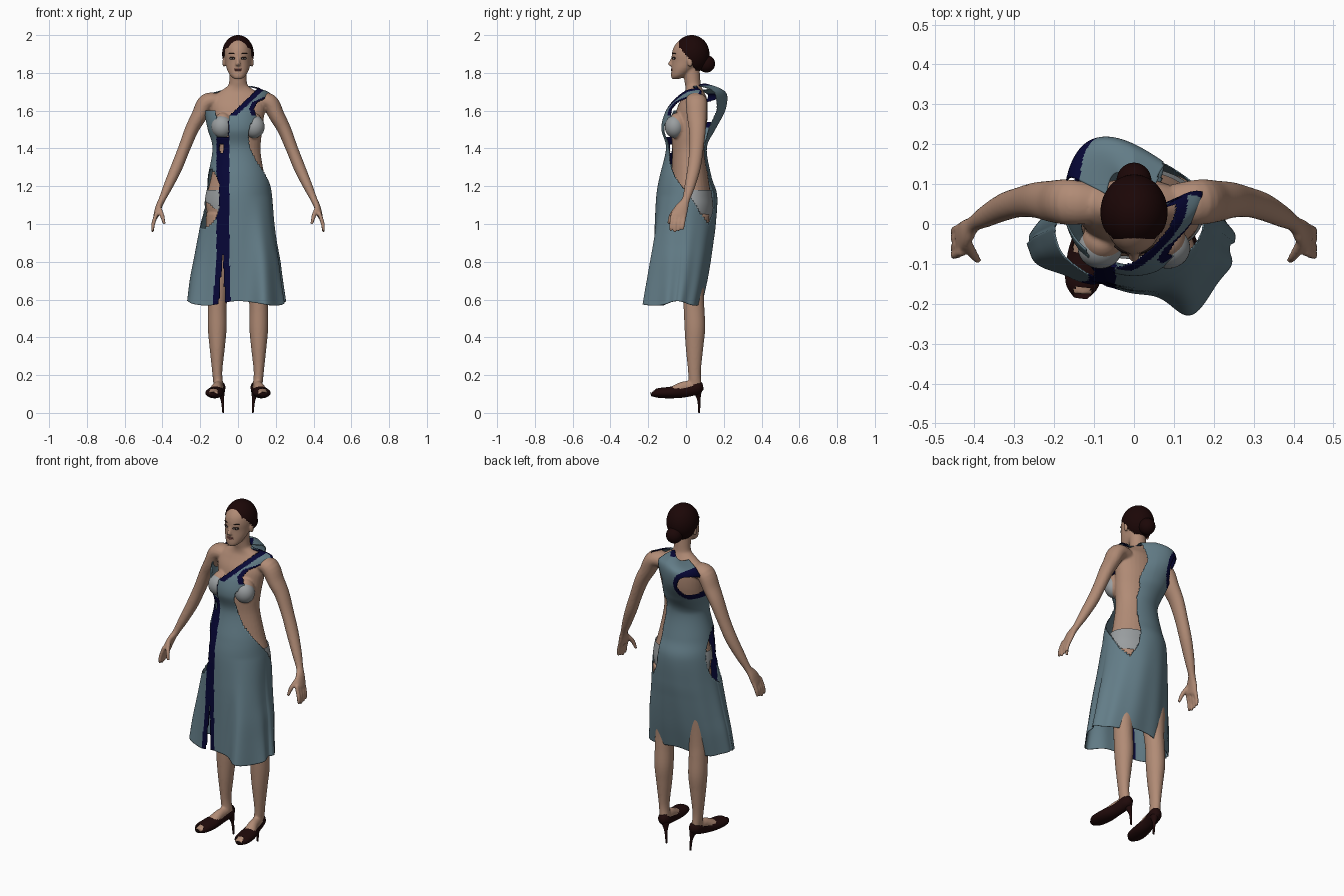
import bpy, bmesh
from math import sin, cos, exp, pi, radians, degrees
from mathutils import Vector, Matrix

start = bpy.data.objects.get("Cube")
if start:
    bpy.data.objects.remove(start)


def material(name, red, green, blue):
    mat = bpy.data.materials.new(name)
    mat.use_nodes = True
    mat.diffuse_color = (red, green, blue, 1)
    shader = mat.node_tree.nodes["Principled BSDF"]
    shader.inputs["Base Color"].default_value = (red, green, blue, 1)
    shader.inputs["Roughness"].default_value = .7
    return mat


skin = material("skin", .44, .26, .18)
hair = material("dark brown hair", .011, .002, .002)
leather = material("dark red leather", .014, .003, .003)
cloth = material("blue grey cloth", .125, .205, .245)
navy = material("navy trim", .002, .002, .037)
linen = material("grey underwear", .32, .34, .35)
lip = material("lip", .28, .1, .085)
white = material("eye white", .5, .47, .45)
dark = material("eye dark", .015, .008, .007)


def smooth(points, steps):
    """Catmull-Rom interpolation through rows of numbers."""
    rows, last = [], len(points) - 1
    for i in range(last):
        a, b, c, d = (points[min(max(i + k, 0), last)] for k in (-1, 0, 1, 2))
        for s in range(steps):
            t = s / steps
            rows.append([q + t / 2 * (r - p + t * (2*p - 5*q + 4*r - v + t * (3*q - p - 3*r + v)))
                         for p, q, r, v in zip(a, b, c, d)])
    return rows + [list(points[-1])]


def lookup(table, t):
    """Linear interpolation in a list of pairs."""
    for (a, p), (b, q) in zip(table, table[1:]):
        if t <= b:
            return p + (q - p) * max(0, t - a) / (b - a)
    return table[-1][1]


def skin_rows(bm, rings):
    for low, high in zip(rings, rings[1:]):
        for i in range(len(low)):
            j = (i + 1) % len(low)
            bm.faces.new((low[i], low[j], high[j], high[i]))


def tube(bm, points, axis="Y", level=False, sides=24, steps=5):
    """Closed tube through (x, y, z, width, depth); depth lies along the axis."""
    rows, rings = smooth(points, steps), []
    ref = Vector((0, 1, 0)) if axis == "Y" else Vector((0, 0, 1))
    for i, row in enumerate(rows):
        ahead, behind = rows[min(i + 1, len(rows) - 1)], rows[max(i - 1, 0)]
        way = Vector((0, 0, 1)) if level else (Vector(ahead[:3]) - Vector(behind[:3])).normalized()
        deep = (ref - way * ref.dot(way)).normalized()
        wide = way.cross(deep)
        rings.append([bm.verts.new(Vector(row[:3]) + wide * row[3] * cos(a) + deep * row[4] * sin(a))
                      for a in (2 * pi * k / sides for k in range(sides))])
    skin_rows(bm, rings)
    bm.faces.new(rings[0])
    bm.faces.new(rings[-1])


def ball(bm, centre, radii, yaw=0):
    turn = Matrix.Rotation(yaw, 3, "Z").to_quaternion()
    bmesh.ops.create_uvsphere(bm, u_segments=28, v_segments=20, radius=1,
                              matrix=Matrix.LocRotScale(Vector(centre), turn, Vector(radii)))


def cut(bm, rule):
    gone = [f for f in bm.faces if rule(f.calc_center_median())]
    bmesh.ops.delete(bm, geom=gone, context="FACES")


def finish(name, bm, *mats):
    bmesh.ops.recalc_face_normals(bm, faces=bm.faces)
    mesh = bpy.data.meshes.new(name)
    bm.to_mesh(mesh)
    bm.free()
    mesh.polygons.foreach_set("use_smooth", [True] * len(mesh.polygons))
    for mat in mats:
        mesh.materials.append(mat)
    obj = bpy.data.objects.new(name, mesh)
    bpy.context.collection.objects.link(obj)
    return obj


def mirrored(points, side):
    return [(p[0] * side, *p[1:]) for p in points]


# Body: torso, head and limbs blended into one skin
torso = [(0, .03, .98, .14, .095), (0, .03, 1.08, .168, .108), (0, .025, 1.15, .166, .107),
         (0, .02, 1.25, .142, .097), (0, .012, 1.38, .12, .085), (0, .012, 1.47, .125, .088),
         (0, .025, 1.55, .135, .088), (0, .035, 1.62, .145, .08), (0, .045, 1.67, .135, .064),
         (0, .045, 1.7, .1, .05), (0, .04, 1.725, .062, .043), (0, .035, 1.75, .047, .042),
         (0, .025, 1.85, .045, .045)]
head = [(0, -.055, 1.768, .02, .02), (0, -.04, 1.785, .041, .039), (0, -.015, 1.82, .059, .062),
        (0, .01, 1.86, .068, .085), (0, .02, 1.9, .073, .095), (0, .025, 1.94, .069, .088),
        (0, .03, 1.975, .048, .062), (0, .03, 1.988, .02, .025)]
nose = [(0, -.068, 1.89, .006, .007), (0, -.08, 1.86, .009, .009), (0, -.085, 1.845, .014, .012),
        (0, -.074, 1.835, .01, .006)]
arm = [(.1, .05, 1.65, .04, .05), (.165, .055, 1.645, .046, .057), (.207, .057, 1.57, .041, .052),
       (.245, .06, 1.5, .036, .045), (.285, .055, 1.4, .032, .038), (.325, .043, 1.3, .031, .035),
       (.37, .02, 1.2, .025, .028), (.402, 0, 1.13, .018, .021), (.42, -.02, 1.09, .017, .034),
       (.435, -.038, 1.04, .014, .041)]
leg = [(.09, .035, 1.05, .078, .09), (.1, .03, .85, .075, .075), (.107, .037, .65, .055, .058),
       (.11, .042, .56, .05, .055), (.11, .047, .45, .05, .055), (.11, .045, .35, .041, .047),
       (.11, .045, .22, .027, .034), (.104, .048, .15, .026, .034)]
foot = [(.1, .07, .14, .024, .028), (.11, -.01, .135, .026, .032), (.122, -.08, .112, .036, .025),
        (.13, -.175, .1, .028, .014)]
body = bmesh.new()
tube(body, torso, level=True, sides=32)
tube(body, head, level=True, sides=32)
tube(body, nose, level=True, sides=12)
for side in (-1, 1):
    tube(body, mirrored(arm, side))
    tube(body, mirrored(leg, side))
    tube(body, mirrored(foot, side), axis="Z")
    ball(body, (side * .075, .022, 1.856), (.008, .014, .026))
    ball(body, (side * .08, -.045, 1.52), (.052, .052, .07))
    thumb = [(.42, -.045, 1.09, .013, .013), (.402, -.078, 1.045, .012, .012), (.39, -.092, 1.0, .008, .008)]
    tube(body, mirrored(thumb, side), sides=12)
    for k in range(4):
        y, tip = -.07 + .021 * k, .955 + .007 * abs(k - 1)
        finger = [(.43, y, 1.06, .011, .011), (.449, y - .008, 1.0, .0105, .0105), (.452, y - .012, tip, .007, .007)]
        tube(body, mirrored(finger, side), sides=12)
figure = finish("body", body, skin)
blend = figure.modifiers.new("Blend", "REMESH")
blend.mode, blend.voxel_size, blend.use_smooth_shade = "VOXEL", .006, True
soften = figure.modifiers.new("Soften", "SMOOTH")
soften.factor, soften.iterations = .5, 4

# Face details
for side, label in ((-1, "right"), (1, "left")):
    for part, mat, centre, radii in (
            ("lashes", dark, (.031, -.0645, 1.877), (.018, .005, .0075)),
            ("eye", white, (.031, -.067, 1.876), (.013, .004, .0045)),
            ("iris", dark, (.031, -.07, 1.876), (.005, .002, .0045)),
            ("brow", dark, (.034, -.0635, 1.902), (.019, .004, .003))):
        bm = bmesh.new()
        ball(bm, (centre[0] * side, *centre[1:]), radii, yaw=.5 * side)
        finish(label + "_" + part, bm, mat)
bm = bmesh.new()
ball(bm, (0, -.071, 1.814), (.022, .009, .005))
ball(bm, (0, -.072, 1.821), (.02, .008, .004))
finish("lips", bm, lip)

# Hair drawn back from the face into a low bun
hairline = [(-.06, 1.955), (-.03, 1.93), (.015, 1.875), (.04, 1.83), (.07, 1.79)]
bm = bmesh.new()
bmesh.ops.create_uvsphere(bm, u_segments=64, v_segments=48, radius=1, matrix=Matrix.LocRotScale(
    Vector((0, .03, 1.9)), None, Vector((.084, .094, .1))))
cut(bm, lambda c: c.z < lookup(hairline, c.y))
finish("hair", bm, hair)
bm = bmesh.new()
ball(bm, (0, .108, 1.848), (.044, .046, .046))
finish("hair_bun", bm, hair)

# Underwear
bm = bmesh.new()
for side in (-1, 1):
    ball(bm, (side * .085, -.06, 1.515), (.056, .052, .06))
finish("bra", bm, linen)
bm = bmesh.new()
tube(bm, [(x, y, z, w + .006, d + .006) for x, y, z, w, d in torso[:4]], level=True, sides=64, steps=14)
cut(bm, lambda c: c.z > 1.18 or c.z < 1 + (.8 if c.y < .03 else .35) * max(0, abs(c.x) - .02))
finish("briefs", bm, linen)

# Shoes with an open top, a peep toe and a thin heel
shoe = [(.095, .088, .14, .016, .02), (.1, .06, .135, .034, .036), (.112, -.01, .118, .034, .036),
        (.122, -.08, .108, .045, .031), (.13, -.15, .105, .042, .025), (.134, -.185, .1, .018, .012)]
heel = [(.092, .06, .115, .024, .024), (.083, .068, .07, .009, .009), (.078, .07, 0, .005, .005)]
rim = [(-.09, .15), (-.06, .128), (0, .132), (.06, .155), (.09, .2)]
for side, label in ((-1, "right"), (1, "left")):
    bm = bmesh.new()
    tube(bm, mirrored(shoe, side), axis="Z", sides=32, steps=8)
    cut(bm, lambda c: (c.y > -.085 and c.z > lookup(rim, c.y))
        or (c.y < -.16 and c.z > .102 and abs(abs(c.x) - .13) < .022))
    finish(label + "_shoe", bm, leather)
    bm = bmesh.new()
    tube(bm, mirrored(heel, side), sides=12)
    finish(label + "_heel", bm, leather)

# Dress: wrapped sheet given by (height, right width, left width, front, back)
sections = [(.58, .25, .265, -.175, .085), (.7, .24, .245, -.172, .112), (.8, .225, .23, -.17, .13),
            (.9, .21, .21, -.168, .145), (1, .195, .195, -.165, .158), (1.15, .176, .18, -.157, .165),
            (1.25, .16, .165, -.14, .135), (1.4, .135, .13, -.106, .11), (1.5, .16, .145, -.13, .15),
            (1.58, .175, .15, -.115, .185), (1.65, .175, .165, -.075, .2), (1.7, .165, .172, -.035, .195),
            (1.725, .14, .135, -.01, .165), (1.745, .07, .07, 0, .1)]
side_front = [(1, 140), (1.05, 120), (1.15, 95), (1.24, 70), (1.33, 44), (1.4, 30), (1.47, 23), (1.52, 25),
              (1.565, 42), (1.61, 33), (1.645, 38), (1.67, 62), (1.69, 92), (1.72, 100), (1.735, 155)]
side_back = [(1, 140), (1.08, 153), (1.2, 155), (1.4, 152), (1.45, 158), (1.5, 154), (1.6, 164), (1.74, 150)]


def pattern(c, angle):
    """Index of the cloth colour at a point, or None where the dress is open."""
    x, z = c.x, c.z
    if z > 1 and lookup(side_front, z) < angle < lookup(side_back, z):
        return None
    if ((angle + 70) / 39) ** 2 + ((z - 1.13) / .155) ** 2 < 1:  # hip opening
        return 1 if x > -.1 and z < 1.2 and c.y < 0 else None
    if abs(angle) > 100:  # back panel with a trimmed armhole
        gap = (((x + .135) / .75) ** 2 + (z - 1.6) ** 2) ** .5
        return None if angle < 0 and gap < .065 else int((angle < 0 and gap < .095) or z > 1.733)
    if angle > 60 and z < 1.5:
        return 0
    neckline = -.05 + 1.06 * (z - 1.57)  # one shoulder neckline
    if z > 1.57 and (x > neckline or angle > 75):
        return int(x < neckline + .037 or angle > lookup(side_front, z) - 11)
    if z > 1.57 or (z > 1.46 and -.115 < x < -.05):
        return 0 if z < 1.6 and x < -.12 else None
    if (x + .088) ** 2 + ((z - 1.4) / 2) ** 2 < .013 ** 2:
        return None
    flare = max(0, .85 - z) / .27  # trimmed front slit
    off = abs(x + .08 + .006 * flare)
    if z < .85 and off < .017 * flare:
        return None
    return int(off < .034 + .013 * flare)


bm = bmesh.new()
rings, columns = [], 200
for z, right, left, front, back in smooth(sections, 11):
    middle, ring = (front + back) / 2, []
    fold = min(1, max(0, (1.15 - z) / .57))
    skew = .08 * min(1, max(0, (z - 1.4) / .2))
    for k in range(columns):
        a = 2 * pi * k / columns - pi
        ripple = .085 if abs(a) < pi / 2 else .05
        swell = 1 + fold * (ripple * cos(3 * (a - radians(35))) + .018 * cos(11 * a))
        x = (left if a > 0 else right) * sin(a) * swell
        y = middle + (front - middle) * cos(a) * swell
        if cos(a) > 0:  # deep fold over the left knee
            y -= .06 * fold * exp(-((x - .14) / .06) ** 2)
        else:  # back panel swings towards the right shoulder
            y += skew * sin(a) * cos(a)
        droop = max(0, z - 1.6) * abs(sin(a)) * (.12 if a > 0 else .25)
        ring.append(bm.verts.new((x, y, z + .012 * fold * cos(4 * a) - droop)))
    rings.append(ring)
skin_rows(bm, rings)
gone = []
for i, face in enumerate(bm.faces):
    angle = degrees(2 * pi * (i % columns + .5) / columns - pi)
    colour = pattern(face.calc_center_median(), angle)
    if colour is None:
        gone.append(face)
    else:
        face.material_index = colour
bmesh.ops.delete(bm, geom=gone, context="FACES")
dress = finish("dress", bm, cloth, navy)
dress.modifiers.new("Thickness", "SOLIDIFY").thickness = .004
